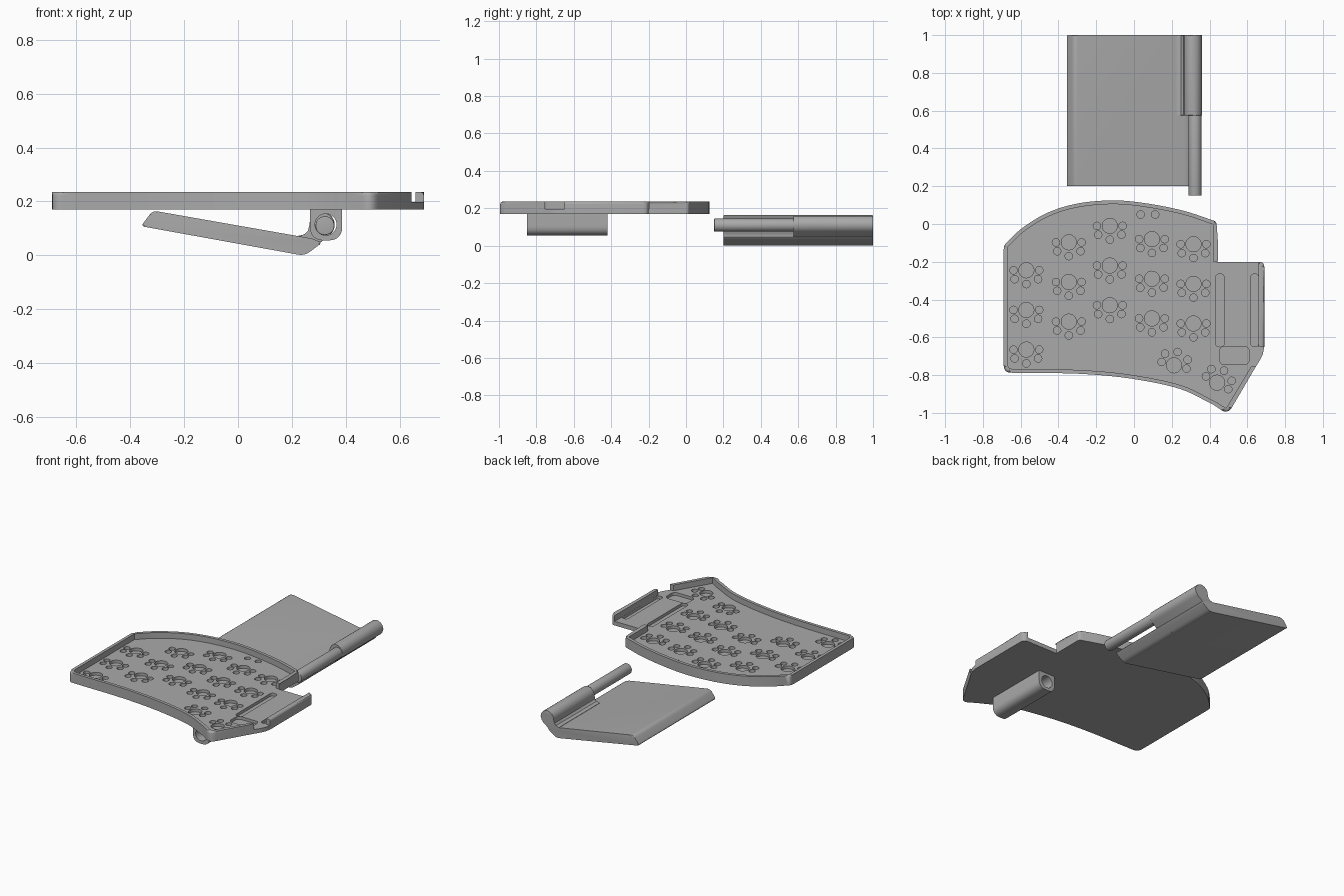
import bpy, bmesh
from math import sin, cos, radians
from mathutils import Vector

cube = bpy.data.objects.get("Cube")
if cube:
    bpy.data.objects.remove(cube)

grey = bpy.data.materials.new("plain_grey")
grey.use_nodes = True
GREY = (0.4, 0.4, 0.4, 1)
grey.diffuse_color = GREY
grey.node_tree.nodes["Principled BSDF"].inputs["Base Color"].default_value = GREY


def spline(pts, steps=6):
    """Smooth curve through a few points."""
    p = [Vector(q) for q in pts]
    p = [2 * p[0] - p[1]] + p + [2 * p[-1] - p[-2]]
    out = []
    for a, b, c, d in zip(p, p[1:], p[2:], p[3:]):
        for i in range(steps):
            t = i / steps
            out.append(0.5 * (2 * b + (c - a) * t + (2 * a - 5 * b + 4 * c - d) * t**2
                              + (3 * b - a - 3 * c + d) * t**3))
    return out + [p[-2]]


def inset(curve, d):
    """Shift an open clockwise curve inward."""
    out = []
    for i, p in enumerate(curve):
        t = (curve[min(i + 1, len(curve) - 1)] - curve[max(i - 1, 0)]).normalized()
        out.append(p + d * Vector((t.y, -t.x)))
    return out


def rounded(pts, steps=5):
    """Closed outline; points given as (x, y, radius) get a rounded corner."""
    out = []
    for i, q in enumerate(pts):
        p = Vector(q[:2])
        if len(q) < 3:
            out.append(p)
            continue
        ends = []
        for n in (pts[i - 1], pts[(i + 1) % len(pts)]):
            v = Vector(n[:2]) - p
            ends.append(p + v.normalized() * min(q[2], v.length * 0.45))
        for k in range(steps + 1):
            t = k / steps
            out.append(ends[0] * (1 - t)**2 + p * 2 * t * (1 - t) + ends[1] * t * t)
    return out


def circle(x, y, r, n=24):
    return [Vector((x + r * cos(radians(360 * i / n)), y + r * sin(radians(360 * i / n))))
            for i in range(n)]


def box(x0, x1, y0, y1, r):
    return rounded([(x0, y0, r), (x1, y0, r), (x1, y1, r), (x0, y1, r)])


def prism(name, outlines, lo, hi, along_y=False, top_round=0, end_round=0):
    """Extrude outlines along z, or along y when they are side profiles."""
    bm = bmesh.new()
    for pts in outlines:
        rings = []
        for h in (lo, hi):
            rings.append([bm.verts.new((p[0], h, p[1]) if along_y else (p[0], p[1], h))
                          for p in pts])
        a, b = rings
        bm.faces.new(a)
        bm.faces.new(b)
        for i in range(len(a)):
            j = (i + 1) % len(a)
            bm.faces.new((a[i], a[j], b[j], b[i]))
        edges = []
        for ring, r in ((a, end_round), (b, max(top_round, end_round))):
            if r:
                edges += [bm.edges.get((ring[i - 1], ring[i])) for i in range(len(ring))]
        if edges:
            bmesh.ops.bevel(bm, geom=edges, offset=max(top_round, end_round),
                            segments=4, profile=0.5, affect='EDGES')
    bmesh.ops.recalc_face_normals(bm, faces=bm.faces)
    me = bpy.data.meshes.new(name)
    bm.to_mesh(me)
    bm.free()
    me.materials.append(grey)
    ob = bpy.data.objects.new(name, me)
    bpy.context.collection.objects.link(ob)
    return ob


def cut(target, cutter):
    cutter.hide_render = True
    mod = target.modifiers.new("cut", 'BOOLEAN')
    mod.operation, mod.solver, mod.object = 'DIFFERENCE', 'EXACT', cutter
    bpy.context.view_layer.objects.active = target
    bpy.ops.object.modifier_apply(modifier=mod.name)
    bpy.data.objects.remove(cutter)


# Tray body, outline running clockwise from the back left
back = spline([(-.69, -.115), (-.59, -.02), (-.45, .063), (-.29, .11), (-.1, .125),
               (.08, .107), (.27, .068), (.438, .012)])
front = spline([(.42, -.957), (.24, -.872), (-.02, -.818), (-.29, -.793), (-.6, -.788)])
outline = rounded([(*back[0], .03)] + back[1:-1] + [(*back[-1], .02), (.438, -.2),
                  (.69, -.2, .03), (.69, -.65), (.682, -.69), (.667, -.72), (.645, -.755),
                  (.497, -1.008, .045)] + front + [(-.69, -.787, .04)])
tray = prism("tray", [outline], .17, .235, top_round=.013)

# Recess with a thin rim, open at the rear bay and the side notch
FLOOR = .197
inner_back = inset(back, .02)
inner_front = inset(front, .02)
inner_back[0] = Vector((-.67, -.122))
inner_back[-1] = Vector((.418, -.002))
recess = inner_back + [(.418, -.199), (.445, -.199), (.445, -.1), (.66, -.1), (.66, -.65),
                       (.8, -.65), (.8, -.755), (.62, -.755), (.488, -.975)]
recess += inner_front + [(-.67, -.767, .03)]
cut(tray, prism("recess_cutter", [rounded(recess)], FLOOR, .3))

# Switch sockets: one large hole with five small ones around it
columns = [(-.57, -.245), (-.345, -.097), (-.128, -.01), (.095, -.08), (.315, -.107)]
keys = [(x, y - .21 * row, 0) for x, y in columns for row in range(3)]
keys += [(.212, -.748, 165), (.44, -.84, 150)]
PINS = [(-.068, 0), (.068, 0), (-.062, -.047), (.062, -.047), (0, -.073)]
holes = [circle(.035, .05, .02, 16), circle(.112, .05, .02, 16)]
for x, y, turn in keys:
    c, s = cos(radians(turn)), sin(radians(turn))
    holes.append(circle(x, y, .04))
    holes += [circle(x + c * u - s * v, y + s * u + c * v, .02, 16) for u, v in PINS]
# Grooves and pocket of the side bay
holes += [box(.432, .478, -.65, -.265, .022), box(.617, .6595, -.648, -.265, .02),
          box(.453, .61, -.745, -.648, .03)]
cut(tray, prism("socket_cutter", holes, .178, .3))

# Hinge sleeve under the tray
sleeve = prism("hinge_sleeve", [rounded([(.267, .172), (.267, .055, .06), (.387, .055, .06),
                                         (.387, .172)], 10)], -.85, -.42, True)
cut(sleeve, prism("bore_cutter", [circle(.326, .114, .04, 32)], -.9, -.3, True))

# Support flap with its barrel and pin
flap = prism("flap_plate", [rounded([(-.36, .108, .015), (-.317, .166, .02), (.275, .062, .01),
                                     (.313, .047, .015), (.247, -.002, .025)])],
             .2, 1, True, end_round=.004)
arc = [(.312 + .047 * cos(radians(a)), .113 + .047 * sin(radians(a)))
       for a in range(180, -51, -10)]
barrel = prism("flap_barrel", [[(.225, .073), (.25, .076), (.262, .088)] + arc
                               + [(.255, .006), (.235, .012)]], .575, 1, True, end_round=.003)
pin = prism("hinge_pin", [circle(.323, .11, .035, 32)], .15, .6, True, end_round=.004)

for ob in (tray, sleeve, flap, barrel, pin):
    bpy.ops.object.select_all(action='DESELECT')
    ob.select_set(True)
    bpy.context.view_layer.objects.active = ob
    bpy.ops.object.shade_smooth_by_angle(angle=radians(30))
